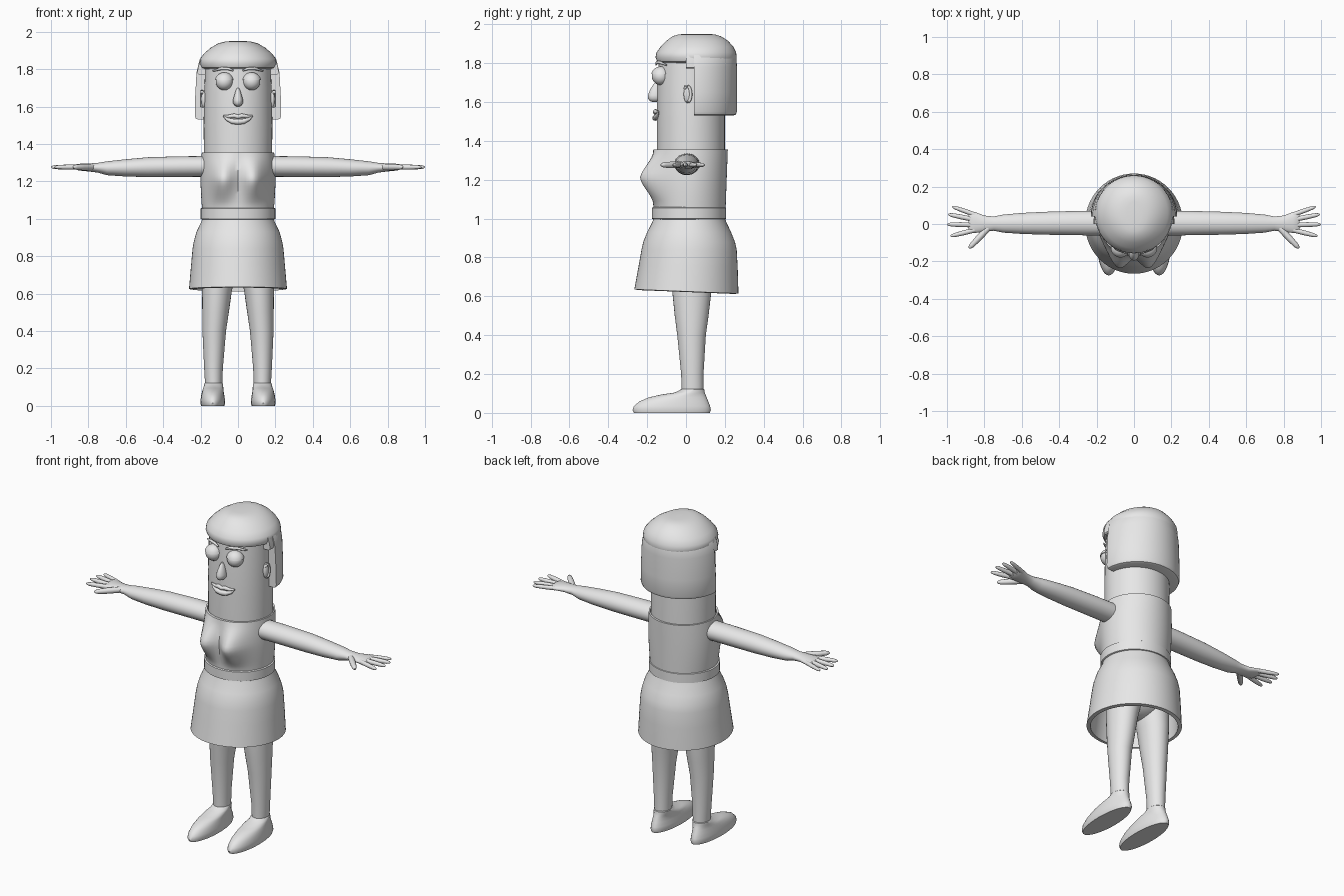
import bpy, bmesh, math
from mathutils import Vector, Matrix

grey = bpy.data.materials.new("plain_grey")
grey.diffuse_color = (0.8, 0.8, 0.8, 1)


def finish(name, bm):
    bmesh.ops.recalc_face_normals(bm, faces=bm.faces)
    me = bpy.data.meshes.new(name)
    bm.to_mesh(me)
    bm.free()
    me.materials.append(grey)
    ob = bpy.data.objects.new(name, me)
    bpy.context.collection.objects.link(ob)
    return ob


def skin(name, loops):
    """Join vertex loops of equal length into a closed skin with capped ends."""
    bm = bmesh.new()
    rows = [[bm.verts.new(p) for p in loop] for loop in loops]
    n = len(rows[0])
    for a, b in zip(rows, rows[1:]):
        for i in range(n):
            j = (i + 1) % n
            bm.faces.new((a[i], a[j], b[j], b[i]))
    bm.faces.new(rows[0][::-1])
    bm.faces.new(rows[-1])
    return finish(name, bm)


def loft(name, rings, n=40, half=False, shape=None):
    """Rings are (z, cx, rx, y_front, y_back); half keeps only the rear arc."""
    loops = []
    for z, cx, rx, y0, y1 in rings:
        loop = []
        for i in range(n + 1 if half else n):
            a = math.pi * i / n * (1 if half else 2)
            cy, ry = (y0, y1 - y0) if half else ((y0 + y1) / 2, (y1 - y0) / 2)
            p = Vector((cx + rx * math.cos(a), cy + ry * math.sin(a), z))
            loop.append(shape(p) if shape else p)
        loops.append(loop)
    return skin(name, loops)


def tube(name, pts, radii, n=12):
    """Tapered round tube along a short path."""
    pts = [Vector(p) for p in pts]
    loops = []
    for k, (p, r) in enumerate(zip(pts, radii)):
        d = (pts[min(k + 1, len(pts) - 1)] - pts[max(k - 1, 0)]).normalized()
        ref = Vector((0, 1, 0)) if abs(d.y) < 0.8 else Vector((0, 0, 1))
        u = d.cross(ref).normalized()
        v = d.cross(u)
        loops.append([p + r * (u * math.cos(2 * math.pi * i / n) + v * math.sin(2 * math.pi * i / n))
                      for i in range(n)])
    return skin(name, loops)


def ball(name, loc, scale, keep_above=None):
    bm = bmesh.new()
    bmesh.ops.create_uvsphere(bm, u_segments=28, v_segments=16, radius=1)
    if keep_above is not None:
        cut = bmesh.ops.bisect_plane(bm, geom=bm.verts[:] + bm.edges[:] + bm.faces[:],
                                     plane_co=(0, 0, keep_above), plane_no=(0, 0, 1), clear_inner=True)
        bmesh.ops.contextual_create(bm, geom=[e for e in cut["geom_cut"] if isinstance(e, bmesh.types.BMEdge)])
    bm.transform(Matrix.Translation(loc) @ Matrix.Diagonal((*scale, 1)))
    return finish(name, bm)


def face_y(x):
    return 0.025 - 0.175 * math.sqrt(1 - (x / 0.185) ** 2)


# Head column
loft("head", [(1.33, 0, .182, -.15, .2), (1.5, 0, .184, -.15, .2), (1.7, 0, .18, -.148, .198),
              (1.86, 0, .172, -.135, .19)], 48)


# Top with bust
def bust(p):
    if p.y < 0:
        t = (p.z - 1.06) / 0.15 if p.z < 1.21 else (1.36 - p.z) / 0.15
        t = max(0, min(1, t))
        p.y -= 0.085 * (0.4 * t + 0.6 * t * t * (3 - 2 * t)) * math.exp(-((abs(p.x) - 0.085) / 0.065) ** 2)
    return p


body = [(1.03 + 0.325 * k / 16, 0, .19 + .01 * math.sin(math.pi * k / 18), -.168, .203 + .012 * k / 16)
        for k in range(17)]
loft("top", body + [(1.355, 0, .186, -.153, .203), (1.34, 0, .183, -.15, .2)], 64, shape=bust)

# Belt
loft("belt", [(.995, 0, .19, -.165, .195), (1.0, 0, .2, -.176, .207), (1.055, 0, .2, -.176, .207),
              (1.06, 0, .188, -.166, .2)], 48)


# Open skirt with a slightly lower back hem
def hem(p):
    p.z -= 0.04 * p.y * max(0, min(1, (0.85 - p.z) / 0.2))
    return p


loft("skirt", [(1.01, 0, .188, -.165, .198), (.985, 0, .196, -.172, .206), (.93, 0, .222, -.2, .232),
               (.88, 0, .236, -.22, .252), (.84, 0, .243, -.229, .261), (.75, 0, .251, -.244, .266),
               (.625, 0, .262, -.266, .27), (.622, 0, .24, -.244, .248), (.75, 0, .232, -.225, .247),
               (.88, 0, .216, -.2, .232), (.92, 0, .19, -.17, .2)], 56, shape=hem)
ball("hips", (0, .03, .79), (.18, .13, .13))

# Hair cap, rear bob and side step
loft("hair_cap", [(1.8, 0, .185, -.13, .25), (1.808, 0, .2, -.148, .257), (1.83, 0, .209, -.157, .261),
                  (1.855, 0, .204, -.152, .258), (1.885, 0, .18, -.13, .243), (1.915, 0, .145, -.1, .216),
                  (1.938, 0, .105, -.07, .18), (1.947, 0, .07, -.04, .15), (1.95, 0, .04, -.01, .12)], 48)
loft("hair_bob", [(1.53, 0, .212, .04, .244), (1.535, 0, .225, .04, .256), (1.55, 0, .231, .04, .262),
                  (1.65, 0, .229, .04, .262), (1.78, 0, .222, .04, .262), (1.84, 0, .208, .04, .259),
                  (1.88, 0, .18, .04, .243)], 40, half=True)
loft("hair_step", [(1.772, 0, .21, 0, .24), (1.778, 0, .217, 0, .25), (1.81, 0, .214, 0, .25),
                   (1.85, 0, .2, 0, .24)], 40, half=True)

# Nose
loft("nose", [(1.7, 0, .005, -.158, -.145), (1.685, 0, .012, -.172, -.13), (1.66, 0, .02, -.186, -.125),
              (1.635, 0, .027, -.196, -.12), (1.618, 0, .026, -.196, -.12), (1.605, 0, .017, -.186, -.13),
              (1.6, 0, .006, -.172, -.145)], 24)

# Lips
upper = [(-.078, 1.551, .004), (-.05, 1.547, .009), (-.02, 1.551, .012), (0, 1.545, .011)]
lower = [(-.076, 1.549, .004), (-.058, 1.532, .009), (-.03, 1.521, .014), (0, 1.518, .015)]
for name, half_lip in (("upper_lip", upper), ("lower_lip", lower)):
    lip = half_lip + [(-x, z, r) for x, z, r in half_lip[-2::-1]]
    tube(name, [(x, face_y(x) - .008, z) for x, z, r in lip], [r for x, z, r in lip])

for s, side in ((-1, "left"), (1, "right")):
    # Eyes, lids and brows
    ball(side + "_eye", (s * .073, -.13, 1.733), (.046, .046, .046))
    ball(side + "_eyelid", (s * .073, -.13, 1.733), (.051, .05, .05), keep_above=.2)
    brow = [(.025, 1.792, .004), (.05, 1.802, .008), (.09, 1.803, .008), (.135, 1.79, .004)]
    tube(side + "_brow", [(s * x, face_y(x) - .006, z) for x, z, r in brow], [r for x, z, r in brow])

    # Ears
    ball(side + "_ear", (s * .183, .008, 1.64), (.014, .02, .046))
    arc = [math.radians(a) for a in range(-100, 141, 30)]
    tube(side + "_ear_rim", [(s * .193, .006 + .019 * math.cos(a), 1.64 + .042 * math.sin(a)) for a in arc],
         [.005] + [.008] * (len(arc) - 2) + [.005])

    # Arm and palm: (x, cy, cz, ry, rz)
    arm = [(.14, .005, 1.28, .066, .055), (.3, .005, 1.279, .065, .055), (.48, .004, 1.276, .061, .053),
           (.6, .003, 1.272, .056, .046), (.7, .002, 1.27, .048, .037), (.75, .002, 1.273, .038, .026),
           (.8, .002, 1.274, .043, .021), (.85, .008, 1.276, .056, .018), (.875, .011, 1.277, .058, .012),
           (.885, .012, 1.277, .045, .005)]
    skin(side + "_arm", [[(s * x, cy + ry * math.cos(a), cz + rz * math.sin(a))
                          for a in (2 * math.pi * i / 28 for i in range(28))] for x, cy, cz, ry, rz in arm])

    # Fingers and thumb: base x, base y, tip x, tip y, radius
    for k, (bx, by, tx, ty, r) in enumerate([(.85, .05, .972, .093, .012), (.86, .025, .995, .052, .013),
                                             (.86, -.005, 1.0, -.002, .013), (.85, -.032, .982, -.065, .013),
                                             (.78, -.022, .882, -.13, .017)]):
        path = [(s * (bx + (tx - bx) * t), by + (ty - by) * t, 1.276) for t in (0, .5, .85, .96, 1)]
        tube(f"{side}_finger_{k}" if k < 4 else side + "_thumb", path, [r, r, r * .8, r * .5, r * .15])

    # Leg
    loft(side + "_leg", [(.1, s * .13, .045, -.022, .09), (.2, s * .131, .05, -.025, .09),
                         (.4, s * .127, .063, -.045, .102), (.5, s * .12, .071, -.058, .116),
                         (.62, s * .112, .08, -.07, .13), (.72, s * .1, .092, -.075, .138),
                         (.86, s * .098, .088, -.07, .13)], 32)

    # Shoe and ankle band
    loft(side + "_shoe", [(0, s * .135, .062, -.268, .122), (.015, s * .135, .066, -.275, .128),
                          (.035, s * .135, .065, -.268, .124), (.06, s * .135, .061, -.238, .114),
                          (.08, s * .134, .057, -.19, .106), (.095, s * .132, .054, -.125, .1),
                          (.105, s * .131, .051, -.055, .096), (.12, s * .13, .049, -.028, .094),
                          (.124, s * .13, .044, -.02, .089)], 36)

# Smooth shading with crisp edges kept
for ob in bpy.context.collection.objects:
    ob.select_set(True)
    bpy.context.view_layer.objects.active = ob
bpy.ops.object.shade_smooth_by_angle(angle=math.radians(40))
